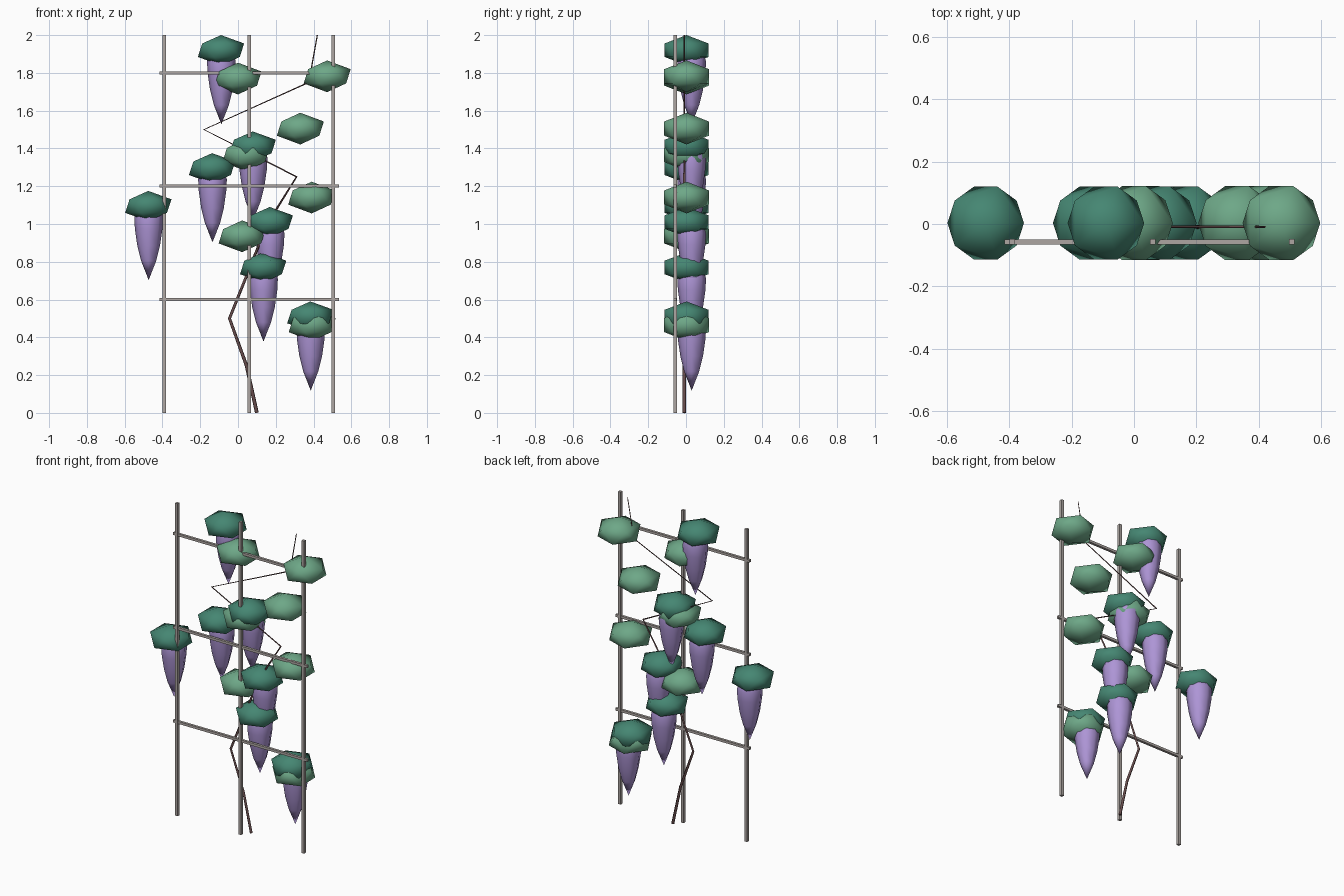
import bpy, bmesh, math
from mathutils import Matrix

if "Cube" in bpy.data.objects:
    bpy.data.objects.remove(bpy.data.objects["Cube"])


def material(name, rgb):
    m = bpy.data.materials.new(name)
    m.diffuse_color = (*rgb, 1.0)
    m.use_nodes = True
    m.node_tree.nodes["Principled BSDF"].inputs["Base Color"].default_value = m.diffuse_color
    return m


WOOD = material("weathered wood", (0.42, 0.38, 0.36))
VINE = material("brown vine", (0.14, 0.075, 0.075))
DARK = material("dark leaf green", (0.06, 0.24, 0.17))
LIGHT = material("light leaf green", (0.155, 0.39, 0.245))
PURPLE = material("blossom purple", (0.42, 0.30, 0.67))


def finish(bm, name, mat, loc, smooth):
    me = bpy.data.meshes.new(name)
    for f in bm.faces:
        f.smooth = smooth
    bm.to_mesh(me)
    bm.free()
    me.materials.append(mat)
    ob = bpy.data.objects.new(name, me)
    ob.location = loc
    bpy.context.collection.objects.link(ob)
    return ob


def bar(name, loc, size):
    bm = bmesh.new()
    bmesh.ops.create_cube(bm, size=1, matrix=Matrix.Diagonal((*size, 1)))
    finish(bm, name, WOOD, loc, False)


def leaf(name, mat, x, z, r, h):
    bm = bmesh.new()
    bmesh.ops.create_icosphere(bm, subdivisions=1, radius=1,
                               matrix=Matrix.Diagonal((r, r, h, 1)))
    finish(bm, name, mat, (x, 0.003, z), True)


# Hanging blossom: lathed bell narrowing to a point
PROFILE = [(0.055, 0.02), (0.076, -0.06), (0.073, -0.12),
           (0.06, -0.21), (0.04, -0.29)]
SIDES = 8


def blossom(name, x, z):
    bm = bmesh.new()
    rings = []
    for r, h in PROFILE:
        rings.append([bm.verts.new((r * math.cos(2 * math.pi * i / SIDES),
                                    r * math.sin(2 * math.pi * i / SIDES), h))
                      for i in range(SIDES)])
    tip = bm.verts.new((0, 0, -0.392))
    bm.faces.new(rings[0])
    for i in range(SIDES):
        j = (i + 1) % SIDES
        for a, b in zip(rings, rings[1:]):
            bm.faces.new((a[i], b[i], b[j], a[j]))
        bm.faces.new((rings[-1][i], tip, rings[-1][j]))
    bmesh.ops.recalc_face_normals(bm, faces=bm.faces)
    finish(bm, name, PURPLE, (x, 0.03, z), True)


# Trellis
for i, x in enumerate((-0.39, 0.06, 0.505)):
    bar(f"trellis_post_{i + 1}", (x, -0.057, 1.0), (0.018, 0.018, 2.0))
for i, z in enumerate((0.6, 1.2, 1.8)):
    bar(f"trellis_rail_{i + 1}", (0.06, -0.057, z), (0.95, 0.016, 0.016))

# Zigzag vine, thinning towards the top
path = [(0.10, 0), (0.045, 0.25), (-0.045, 0.5), (0.055, 0.75), (0.155, 1.0),
        (0.31, 1.25), (-0.18, 1.5), (0.375, 1.75), (0.42, 2.0)]
cu = bpy.data.curves.new("vine", 'CURVE')
cu.dimensions = '3D'
cu.bevel_depth = 0.01
cu.bevel_resolution = 0
cu.use_fill_caps = True
sp = cu.splines.new('POLY')
sp.points.add(len(path) - 1)
for i, (p, (x, z)) in enumerate(zip(sp.points, path)):
    p.co = (x, -0.009, z, 1)
    p.radius = 1.0 - 0.7 * i / (len(path) - 1)
cu.materials.append(VINE)
bpy.context.collection.objects.link(bpy.data.objects.new("vine", cu))

# Flower clusters: dark leaf cap with a blossom below
clusters = [(-0.09, 1.92), (-0.475, 1.095), (-0.137, 1.295), (0.078, 1.41),
            (0.168, 1.01), (0.133, 0.77), (0.383, 0.51)]
for i, (x, z) in enumerate(clusters):
    leaf(f"cluster_leaf_{i + 1}", DARK, x, z, 0.137, 0.08)
    blossom(f"blossom_{i + 1}", x + 0.002, z)

# Loose foliage
foliage = [(0.0, 1.77), (0.472, 1.782), (0.33, 1.505), (0.042, 1.365),
           (0.39, 1.14), (0.022, 0.935), (0.393, 0.465)]
for i, (x, z) in enumerate(foliage):
    leaf(f"foliage_{i + 1}", LIGHT, x, z, 0.139, 0.084)
